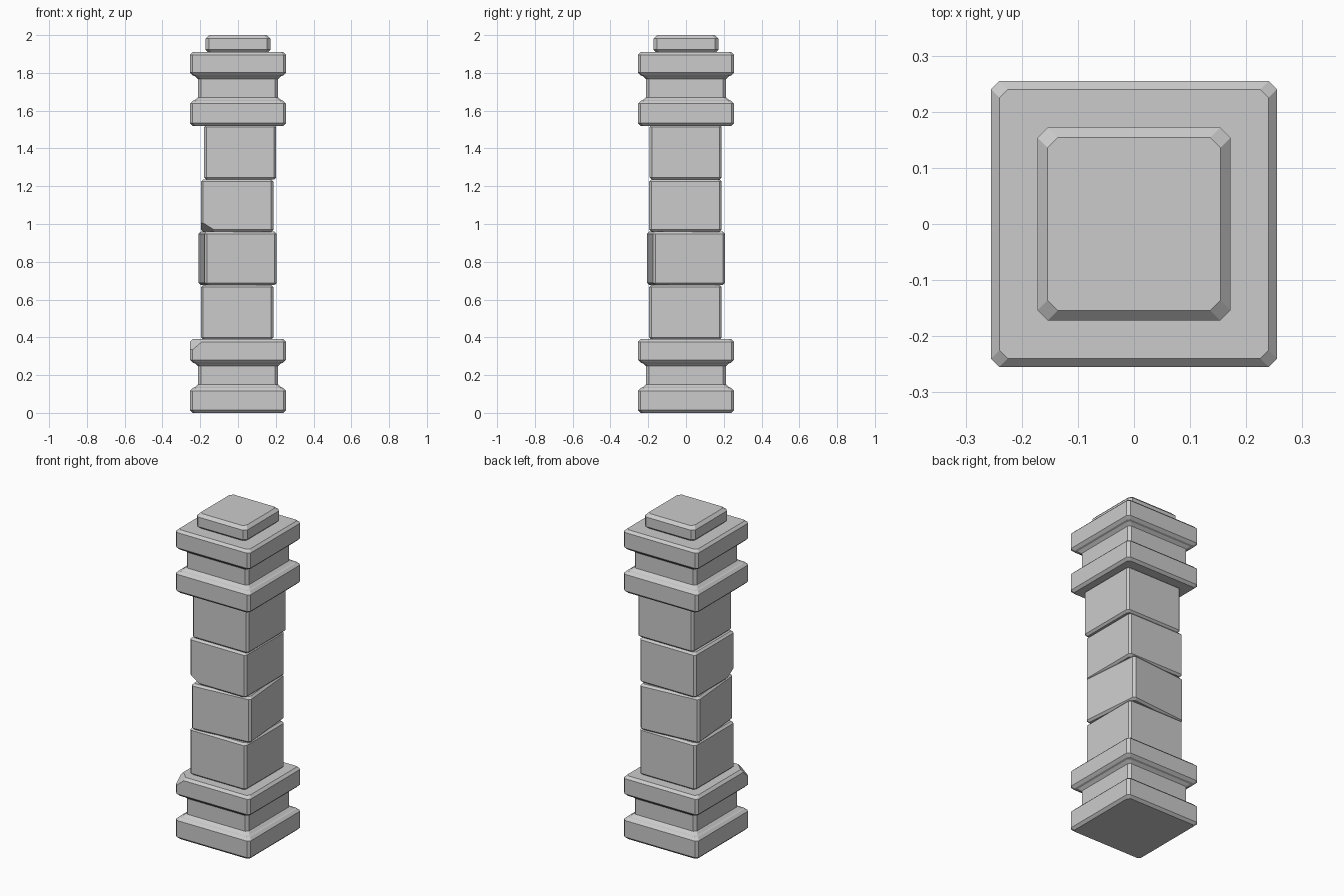
import bpy, bmesh
from math import radians
from mathutils import Vector, Matrix

if "Cube" in bpy.data.objects:
    bpy.data.objects.remove(bpy.data.objects["Cube"])


def ring_points(h, z, c=0.015):
    """Square of half width h with small chamfered corners."""
    a = h - c
    return [Vector((x, y, z)) for x, y in
            ((h, -a), (h, a), (a, h), (-a, h), (-h, a), (-h, -a), (-a, -h), (a, -h))]


def chip(bm, pts):
    """Slice off the corner beyond the plane through three points."""
    p = [Vector(q) for q in pts]
    n = (p[1] - p[0]).cross(p[2] - p[0]).normalized()
    if n.x > 0:
        n = -n
    cut = bmesh.ops.bisect_plane(bm, geom=bm.verts[:] + bm.edges[:] + bm.faces[:],
                                 plane_co=p[0], plane_no=n, clear_outer=True)
    edges = [e for e in cut["geom_cut"] if isinstance(e, bmesh.types.BMEdge)]
    bmesh.ops.holes_fill(bm, edges=edges, sides=0)


def stone(name, profile, loc=(0, 0, 0), turn=0, tilt=0, chip_pts=None, c=0.015):
    """Stack chamfered squares along z into one closed stone."""
    bm = bmesh.new()
    rings = [[bm.verts.new(p) for p in ring_points(h, z, c)] for h, z in profile]
    for lo, hi in zip(rings, rings[1:]):
        for i in range(8):
            j = (i + 1) % 8
            bm.faces.new((lo[i], lo[j], hi[j], hi[i]))
    bm.faces.new(rings[0][::-1])
    bm.faces.new(rings[-1])
    if chip_pts:
        chip(bm, chip_pts)
    bmesh.ops.recalc_face_normals(bm, faces=bm.faces[:])
    me = bpy.data.meshes.new(name)
    bm.to_mesh(me)
    bm.free()
    ob = bpy.data.objects.new(name, me)
    ob.matrix_world = (Matrix.Translation(loc) @ Matrix.Rotation(radians(turn), 4, 'Z')
                       @ Matrix.Rotation(radians(tilt), 4, 'Y'))
    bpy.context.collection.objects.link(ob)
    return ob


def block(h, height, b):
    return [(h - b, 0), (h, b), (h, height - b), (h - b, height)]


# Base and capital share one moulded profile
moulding = [(0.24, 0), (0.255, 0.015), (0.255, 0.117), (0.24, 0.132), (0.23, 0.135),
            (0.212, 0.15), (0.212, 0.247), (0.228, 0.262), (0.24, 0.266),
            (0.255, 0.281), (0.255, 0.375), (0.24, 0.39)]
stone("base", moulding,
      chip_pts=[(-0.18, -0.255, 0.385), (-0.255, -0.18, 0.385), (-0.255, -0.255, 0.322)])
stone("capital", moulding, loc=(0, 0, 1.52))

# Top cap
stone("top_cap", block(0.172, 0.095, 0.018), loc=(0, 0, 1.905), c=0.018)

# Shaft blocks, slightly shifted and turned
b = 0.012
stone("shaft_block_1", block(0.192, 0.29, b), (-0.004, -0.003, 0.388), c=b)
stone("shaft_block_2", block(0.192, 0.284, b), (-0.002, 0, 0.676), turn=5, c=b)
stone("shaft_block_3", block(0.192, 0.278, b), (-0.004, -0.003, 0.958), c=b,
      chip_pts=[(-0.105, -0.192, 0), (-0.192, -0.105, 0), (-0.192, -0.192, 0.055)])
stone("shaft_block_4", block(0.191, 0.29, b), (0.011, -0.002, 1.235), c=b)
